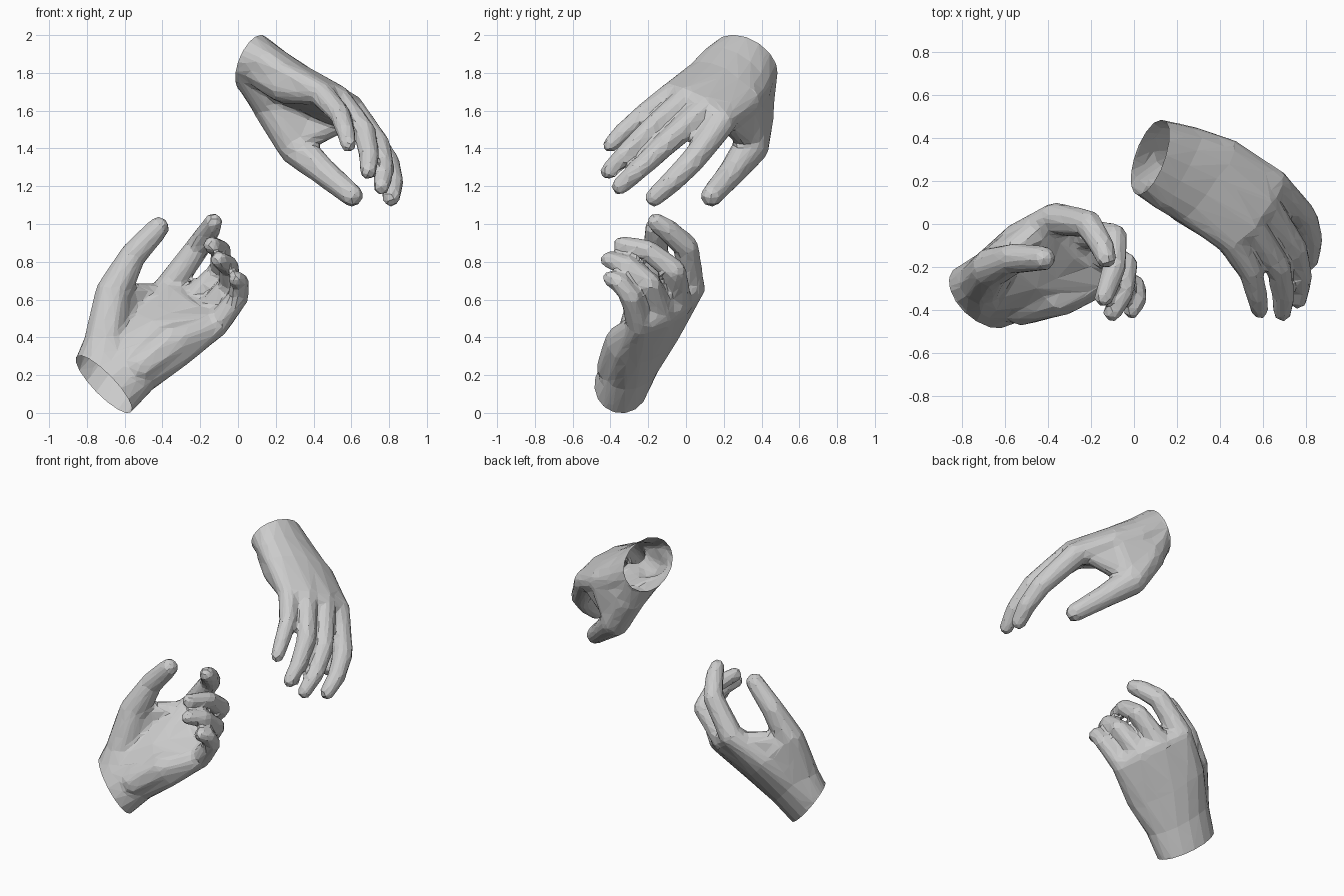
import bpy, bmesh, math
from mathutils import Vector as V

if "Cube" in bpy.data.objects:
    bpy.data.objects.remove(bpy.data.objects["Cube"])


def hull(bm, points):
    # convex closed lump around a set of points
    verts = [bm.verts.new(p) for p in points]
    res = bmesh.ops.convex_hull(bm, input=verts)
    junk = {e for e in res["geom_interior"] + res["geom_unused"] if isinstance(e, bmesh.types.BMVert)}
    bmesh.ops.delete(bm, geom=list(junk), context='VERTS')


def ball(c, r):
    # points of a small sphere around a joint
    return [V(c) + V((math.cos(a) * math.cos(b), math.sin(a) * math.cos(b), math.sin(b))) * r
            for b in (-1.5, -0.9, -0.3, 0.3, 0.9, 1.5)
            for a in [math.tau * (i + 0.31) / 10 for i in range(10)]]


def ring(c, w, t):
    # elliptical cross-section of the palm
    return [V(c) + V(w) * math.cos(a) + V(t) * math.sin(a)
            for a in [math.tau * i / 16 for i in range(16)]]


def chain(bm, joints, radii):
    for i in range(len(joints) - 1):
        hull(bm, ball(joints[i], radii[i]) + ball(joints[i + 1], radii[i + 1]))


def make_hand(name, palm, thumb, fingers, thumb_side):
    bm = bmesh.new()
    # palm, with a stub past the wrist that is cut off later
    c0, w0, t0 = (V(v) for v in palm[0])
    axis = w0.cross(t0).normalized()
    if axis.dot(V(palm[1][0]) - c0) < 0:
        axis = -axis
    sections = [(c0 - axis * 0.08, w0, t0)] + palm
    for a, b in zip(sections, sections[1:]):
        hull(bm, ring(*a) + ring(*b))
    # thumb and fingers
    chain(bm, thumb, (0.115, 0.097, 0.073, 0.06))
    for joints, k in zip(fingers, (1.06, 1.0, 0.98, 0.92)):
        chain(bm, joints, [r * k for r in (0.074, 0.063, 0.056, 0.047)])
    # bones of the palm, blending the knuckles into it
    mid = V(palm[2][0])
    for a, b in zip(fingers, fingers[1:]):
        hull(bm, ring(*palm[2]) + ball(a[0], 0.074) + ball(b[0], 0.067))
    # ball of the thumb, heel of the hand, and web between thumb and first finger
    edge = mid + V(palm[2][1]) * 0.65 * thumb_side
    knuckle = V(fingers[0][0])
    wrist_edge = V(palm[1][0]) + V(palm[1][1]) * 0.4 * thumb_side
    hull(bm, ring(*palm[0]) + ball(thumb[0], 0.11))
    hull(bm, ball(wrist_edge, 0.09) + ball(thumb[0], 0.115) + ball(thumb[1], 0.085) + ball(edge, 0.08))
    hull(bm, ball(V(thumb[0]).lerp(V(thumb[1]), 0.9), 0.07) + ball(edge, 0.075)
         + ball(edge.lerp(knuckle, 0.8), 0.06))
    side = V(palm[2][1]) * -0.55 * thumb_side - V(palm[2][2]) * 0.4
    hull(bm, ball(mid + side, 0.1) + ball(V(palm[1][0]) + side * 0.8, 0.09) + ball(fingers[3][0], 0.06))
    me = bpy.data.meshes.new(name)
    bm.to_mesh(me)
    bm.free()
    ob = bpy.data.objects.new(name, me)
    bpy.context.collection.objects.link(ob)

    # fuse into one skin, soften, then reduce to large facets
    m = ob.modifiers.new("fuse", 'REMESH')
    m.mode = 'VOXEL'
    m.voxel_size = 0.014
    m = ob.modifiers.new("soften", 'SMOOTH')
    m.factor = 0.5
    m.iterations = 8
    m = ob.modifiers.new("facets", 'DECIMATE')
    m.ratio = 0.1
    dg = bpy.context.evaluated_depsgraph_get()
    m.ratio = min(1.0, 0.1 * 1500 / max(1, len(ob.evaluated_get(dg).data.polygons)))
    dg = bpy.context.evaluated_depsgraph_get()
    skin = bpy.data.meshes.new_from_object(ob.evaluated_get(dg))
    ob.modifiers.clear()
    ob.data = skin

    # open wrist
    bm = bmesh.new()
    bm.from_mesh(skin)
    bmesh.ops.bisect_plane(bm, geom=bm.verts[:] + bm.edges[:] + bm.faces[:],
                           plane_co=c0, plane_no=axis, clear_inner=True)
    for f in bm.faces:
        f.smooth = False
    bm.to_mesh(skin)
    bm.free()


# lower hand, palm turned up; fingers run from index to little
make_hand(
    "lower_hand",
    [((-.71, -.34, .15), (.145, -.04, -.148), (-.04, .14, -.04)),
     ((-.59, -.28, .27), (.15, -.10, -.13), (0, .12, -.07)),
     ((-.43, -.20, .41), (.17, -.17, -.13), (.02, .10, -.08)),
     ((-.24, -.09, .56), (.13, -.15, -.12), (.02, .06, -.055))],
    [(-.70, -.26, .39), (-.66, -.20, .64), (-.56, -.16, .83), (-.42, -.16, .98)],
    [[(-.37, .025, .66), (-.21, 0, .88), (-.15, -.10, .97), (-.13, -.16, 1.01)],
     [(-.26, -.04, .58), (-.09, -.06, .75), (-.09, -.20, .86), (-.14, -.34, .89)],
     [(-.17, -.13, .52), (-.04, -.19, .68), (-.05, -.31, .78), (-.10, -.41, .81)],
     [(-.11, -.25, .47), (0, -.29, .61), (.01, -.35, .69), (-.01, -.40, .71)]], -1)

# upper hand, palm turned down
make_hand(
    "upper_hand",
    [((.075, .31, 1.855), (.05, .175, -.06), (.075, .01, .135)),
     ((.20, .26, 1.79), (.09, .19, -.09), (.06, .01, .115)),
     ((.34, .20, 1.72), (.13, .19, -.10), (.05, .01, .10)),
     ((.52, .08, 1.63), (.11, .15, -.07), (.04, 0, .065))],
    [(.19, .36, 1.62), (.30, .345, 1.41), (.46, .24, 1.27), (.605, .135, 1.15)],
    [[(.64, .19, 1.54), (.79, .03, 1.33), (.82, -.08, 1.22), (.81, -.17, 1.14)],
     [(.60, .10, 1.61), (.745, -.11, 1.42), (.775, -.25, 1.29), (.76, -.35, 1.20)],
     [(.53, 0, 1.66), (.67, -.20, 1.49), (.695, -.33, 1.36), (.69, -.41, 1.28)],
     [(.44, -.07, 1.69), (.54, -.22, 1.58), (.57, -.33, 1.49), (.585, -.40, 1.42)]], 1)
